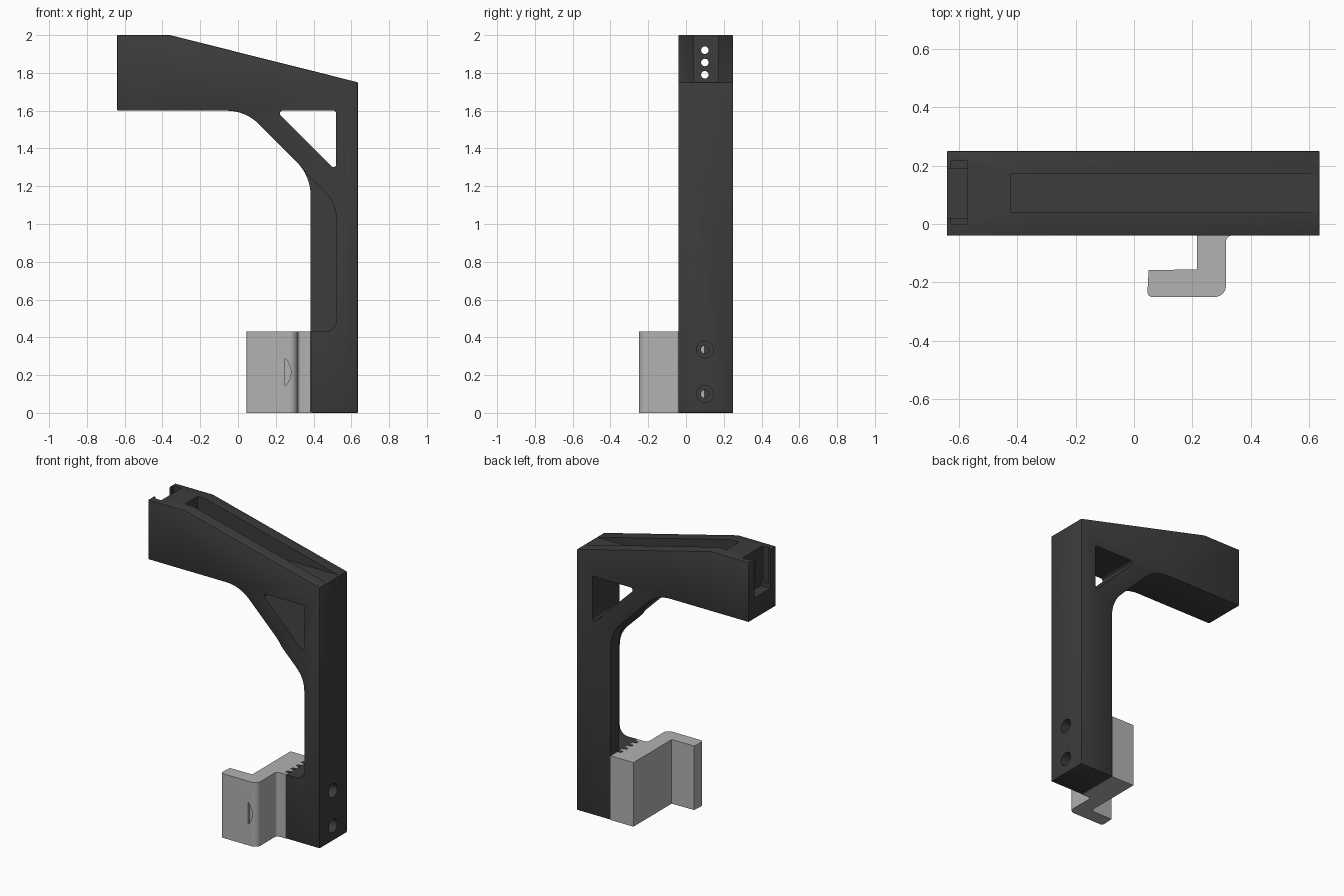
import bpy, bmesh, math
from mathutils import Vector

if "Cube" in bpy.data.objects:
    bpy.data.objects.remove(bpy.data.objects["Cube"], do_unlink=True)


def material(name, value):
    m = bpy.data.materials.new(name)
    m.use_nodes = True
    col = (value, value, value, 1)
    m.diffuse_color = col
    bsdf = m.node_tree.nodes["Principled BSDF"]
    bsdf.inputs["Base Color"].default_value = col
    bsdf.inputs["Roughness"].default_value = 0.6
    return m


DARK = material("dark grey plastic", 0.045)
LIGHT = material("light grey plastic", 0.445)


def fillet(points, steps=8):
    """Round the corners of a 2D outline given as (a, b, radius)."""
    out = []
    n = len(points)
    for i, (a, b, r) in enumerate(points):
        p = Vector((a, b))
        if r == 0:
            out.append(p)
            continue
        u = (Vector(points[i - 1][:2]) - p).normalized()
        v = (Vector(points[(i + 1) % n][:2]) - p).normalized()
        half = u.angle(v) / 2
        centre = p + (u + v).normalized() * (r / math.sin(half))
        t = r / math.tan(half)
        s, e = p + u * t - centre, p + v * t - centre
        for k in range(steps + 1):
            d = s.lerp(e, k / steps).normalized() * r
            out.append(centre + d)
    return out


def prism(name, points, lo, hi, axis, mat, bevel=0):
    """Extrude an outline: axis Y takes (x, z), axis Z takes (x, y)."""
    bm = bmesh.new()
    place = (lambda p, h: (p.x, h, p.y)) if axis == 'Y' else (lambda p, h: (p.x, p.y, h))
    face = bm.faces.new([bm.verts.new(place(p, lo)) for p in fillet(points)])
    ext = bmesh.ops.extrude_face_region(bm, geom=[face])
    move = Vector((0, hi - lo, 0)) if axis == 'Y' else Vector((0, 0, hi - lo))
    bmesh.ops.translate(bm, vec=move,
                        verts=[g for g in ext["geom"] if isinstance(g, bmesh.types.BMVert)])
    bmesh.ops.recalc_face_normals(bm, faces=bm.faces)
    if bevel:
        sharp = [e for e in bm.edges if e.calc_face_angle() > math.radians(40)]
        bmesh.ops.bevel(bm, geom=sharp, offset=bevel, segments=2, profile=0.5, affect='EDGES')
    me = bpy.data.meshes.new(name)
    bm.to_mesh(me)
    bm.free()
    me.materials.append(mat)
    ob = bpy.data.objects.new(name, me)
    bpy.context.collection.objects.link(ob)
    return ob


def box(name, x0, x1, y0, y1, z0, z1, mat=DARK):
    return prism(name, [(x0, y0, 0), (x1, y0, 0), (x1, y1, 0), (x0, y1, 0)], z0, z1, 'Z', mat)


def rod_x(name, x0, x1, y, z, r):
    bpy.ops.mesh.primitive_cylinder_add(vertices=32, radius=r, depth=x1 - x0,
                                        location=((x0 + x1) / 2, y, z),
                                        rotation=(0, math.pi / 2, 0))
    ob = bpy.context.object
    ob.name = name
    ob.data.materials.append(DARK)
    return ob


def cut(target, cutters):
    """Subtract each cutter and remove it."""
    for c in cutters:
        c.hide_render = True
        mod = target.modifiers.new("cut", 'BOOLEAN')
        mod.operation = 'DIFFERENCE'
        mod.solver = 'EXACT'
        mod.object = c
        bpy.context.view_layer.objects.active = target
        bpy.ops.object.modifier_apply(modifier=mod.name)
        bpy.data.objects.remove(c, do_unlink=True)


def smooth(ob):
    bpy.ops.object.select_all(action='DESELECT')
    ob.select_set(True)
    bpy.context.view_layer.objects.active = ob
    bpy.ops.object.shade_smooth_by_angle(angle=math.radians(30))


# Column and overhanging arm in one profile
frame = prism("column_and_arm", [
    (-0.64, 2.0, 0), (-0.36, 2.0, 0), (0.635, 1.75, 0), (0.635, 0.0, 0),
    (0.385, 0.0, 0), (0.385, 1.255, 0.26), (0.04, 1.6, 0.24), (-0.64, 1.6, 0)],
    -0.04, 0.25, 'Y', DARK, bevel=0.005)

cutters = [
    # triangular window behind the diagonal brace
    prism("window_cutter", [(0.20, 1.6, 0.015), (0.52, 1.6, 0.015), (0.52, 1.28, 0.015)],
          -0.2, 0.4, 'Y', DARK),
    # recess on the inner front of the column, leaving a rear web
    prism("recess_cutter", [(0.25, 0.43, 0), (0.52, 0.43, 0.06), (0.52, 1.11, 0.2),
                            (0.25, 1.38, 0)], -0.2, 0.16, 'Y', DARK),
    # long cable channel in the sloping top
    box("channel_cutter", -0.42, 0.625, 0.04, 0.172, 1.752, 2.2),
    # stepped slot at the arm tip
    box("slot_cutter", -0.70, -0.57, 0.02, 0.19, 1.74, 2.2),
    box("slot_step_cutter", -0.625, -0.57, 0.0, 0.215, 1.77, 2.2),
]
# three cable holes from the slot into the channel
cutters += [rod_x("cable_hole_cutter", -0.60, -0.38, 0.10, z, 0.02) for z in (1.79, 1.855, 1.92)]
# two counterbored bolt holes through the foot of the column
for z in (0.1, 0.335):
    cutters += [rod_x("bolt_head_cutter", 0.56, 0.70, 0.10, z, 0.045),
                rod_x("bolt_hole_cutter", 0.37, 0.60, 0.10, z, 0.021)]
cut(frame, cutters)
smooth(frame)

# Angled clamp bracket
bracket = prism("clamp_bracket", [
    (0.215, 0.25, 0), (0.385, 0.25, 0), (0.385, -0.04, 0), (0.315, -0.04, 0.018),
    (0.315, -0.25, 0.04), (0.045, -0.25, 0.018), (0.05, -0.158, 0), (0.215, -0.155, 0)],
    0.0, 0.43, 'Z', LIGHT)

# Shallow crescent recess on the bracket front
arc = [(0.175 + 0.105 * math.cos(a), 0.215 + 0.105 * math.sin(a), 0)
       for a in [math.radians(-45 + 7.5 * k) for k in range(13)]]
cut(bracket, [prism("crescent_cutter", arc, -0.3, -0.235, 'Y', LIGHT)])
smooth(bracket)

# Interlocking teeth between column and bracket
for k in range(4):
    y = 0.0 + 0.055 * k
    prism("joint_tooth_%d" % (k + 1),
          [(0.386, y - 0.014, 0), (0.386, y + 0.014, 0), (0.36, y + 0.01, 0), (0.36, y - 0.01, 0)],
          0.002, 0.432, 'Z', DARK)
